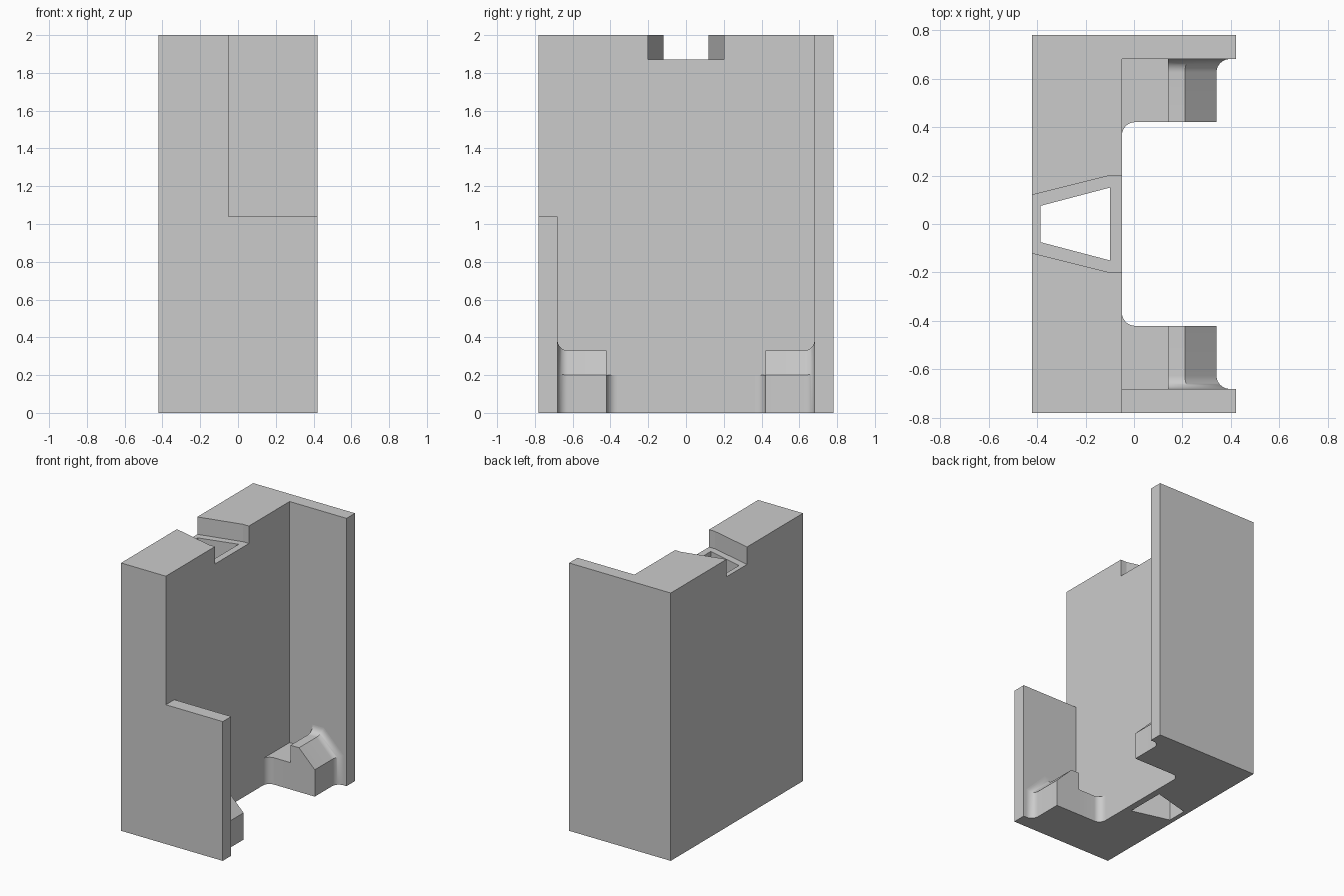
import bpy, bmesh, math

if "Cube" in bpy.data.objects:
    bpy.data.objects.remove(bpy.data.objects["Cube"])

grey = bpy.data.materials.new("plain grey")
grey.use_nodes = True
grey.diffuse_color = (0.6, 0.6, 0.6, 1)
grey.node_tree.nodes["Principled BSDF"].inputs["Base Color"].default_value = (0.6, 0.6, 0.6, 1)

X0, X1, XIN = -0.42, 0.42, -0.05      # back face, wall ends, inner face
Y, YIN = 0.78, 0.68                   # outer and inner side faces
FOOT_Y, STEP_X = 0.42, 0.14
R, SEGS = 0.055, 10                   # fillets


def loft(name, rings):
    """Solid through a list of matching rings of points."""
    bm = bmesh.new()
    loops = [[bm.verts.new(p) for p in ring] for ring in rings]
    n = len(loops[0])
    for a, b in zip(loops, loops[1:]):
        for i in range(n):
            j = (i + 1) % n
            bm.faces.new((a[i], a[j], b[j], b[i]))
    bm.faces.new(loops[0])
    bm.faces.new(loops[-1])
    bmesh.ops.recalc_face_normals(bm, faces=bm.faces)
    mesh = bpy.data.meshes.new(name)
    bm.to_mesh(mesh)
    bm.free()
    mesh.materials.append(grey)
    obj = bpy.data.objects.new(name, mesh)
    bpy.context.collection.objects.link(obj)
    return obj


def prism(name, plan, z0, z1):
    return loft(name, [[(x, y, z) for x, y in plan] for z in (z0, z1)])


def activate(obj):
    bpy.ops.object.select_all(action='DESELECT')
    obj.select_set(True)
    bpy.context.view_layer.objects.active = obj


def cut(obj, cutter):
    cutter.hide_render = True
    mod = obj.modifiers.new("cut", 'BOOLEAN')
    mod.operation, mod.solver, mod.object = 'DIFFERENCE', 'EXACT', cutter
    activate(obj)
    bpy.ops.object.modifier_apply(modifier=mod.name)
    bpy.data.objects.remove(cutter)


# Channel-shaped housing
housing = prism("housing", [(X0, -Y), (X1, -Y), (X1, -YIN), (XIN, -YIN),
                            (XIN, YIN), (X1, YIN), (X1, Y), (X0, Y)], 0, 2)

# Front wall is cut down to about half height
cut(housing, prism("wall_cutter", [(XIN, -1), (1, -1), (1, -0.5), (XIN, -0.5)], 1.04, 2.2))

# Flared notch across the top
slope = 0.08 / 0.32
xo = X0 - 0.1
yo = 0.12 - slope * 0.1
cut(housing, prism("notch_cutter", [(xo, -yo), (-0.10, -0.20), (0.1, -0.20),
                                    (0.1, 0.20), (-0.10, 0.20), (xo, yo)], 1.87, 2.2))

# Tapered hole through the full height
cut(housing, prism("hole_cutter", [(-0.385, -0.075), (-0.10, -0.15),
                                   (-0.10, 0.15), (-0.385, 0.075)], -0.2, 2.2))

# Feet in the two lower corners
angles = [math.pi / 2 * i / SEGS for i in range(SEGS + 1)]
for side, label in ((-1, "front"), (1, "back")):
    # Low step, rounded into the housing
    plan = [(XIN, YIN)]
    plan += [(XIN + R * (1 - math.cos(a)), FOOT_Y - R * (1 - math.sin(a))) for a in angles]
    plan += [(STEP_X, FOOT_Y), (STEP_X, YIN)]
    step = prism(label + "_foot_step", [(x, side * y) for x, y in plan], 0, 0.2)

    # Chamfered block, flaring outwards where it meets the wall
    sections = [(FOOT_Y, 0)]
    sections += [(YIN - R * (1 - math.sin(a)), R * (1 - math.cos(a))) for a in angles]
    mitre = math.tan(math.pi / 8)
    rings = [[(STEP_X, side * y, 0), (STEP_X, side * y, 0.33 + d),
              (0.21 + d * mitre, side * y, 0.33 + d),
              (0.34 + d, side * y, 0.2 + d * mitre), (0.34 + d, side * y, 0)]
             for y, d in sections]
    block = loft(label + "_foot_block", rings)

    for obj in (step, block):
        activate(obj)
        bpy.ops.object.shade_smooth_by_angle(angle=math.radians(30))
